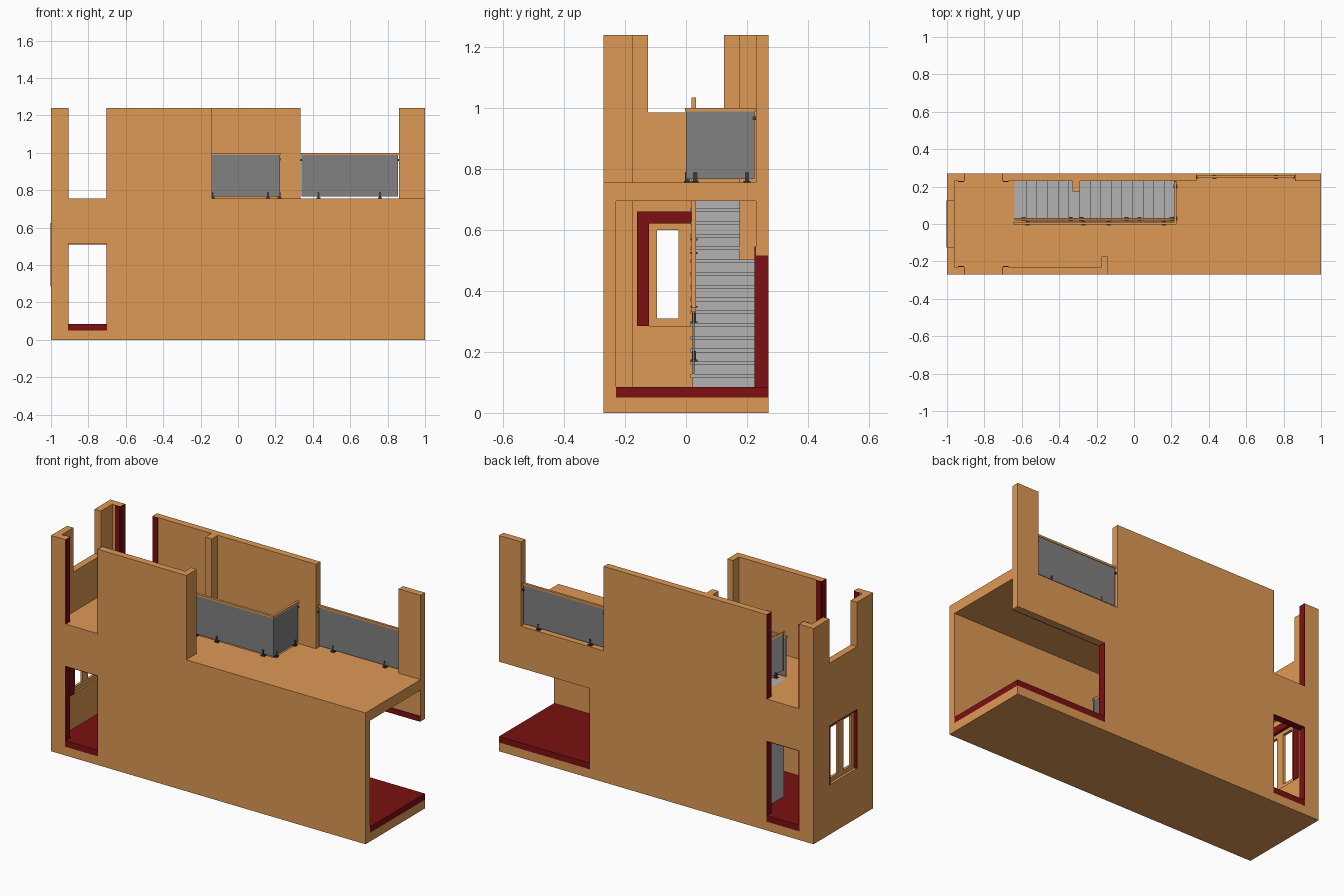
import bpy, bmesh
from mathutils import Vector

if "Cube" in bpy.data.objects:
    bpy.data.objects.remove(bpy.data.objects["Cube"])


def material(name, rgb):
    m = bpy.data.materials.new(name)
    m.diffuse_color = (*rgb, 1)
    m.use_nodes = True
    m.node_tree.nodes["Principled BSDF"].inputs["Base Color"].default_value = m.diffuse_color
    return m


TAN = material("tan_wall", (0.73, 0.32, 0.09))
RED = material("dark_red", (0.2, 0.005, 0.006))
GLASS = material("grey_glass", (0.22, 0.22, 0.22))
STEP = material("light_grey", (0.45, 0.45, 0.45))
METAL = material("dark_metal", (0.04, 0.045, 0.05))


def prism(name, pts, axis, lo, hi, mat):
    """Extrude a 2D outline along x, y or z."""
    def place(p, d):
        return {"x": (d, *p), "y": (p[0], d, p[1]), "z": (*p, d)}[axis]
    bm = bmesh.new()
    face = bm.faces.new([bm.verts.new(place(p, lo)) for p in pts])
    ext = bmesh.ops.extrude_face_region(bm, geom=[face])
    verts = [v for v in ext["geom"] if isinstance(v, bmesh.types.BMVert)]
    shift = Vector(place((0, 0), hi - lo))
    bmesh.ops.translate(bm, verts=verts, vec=shift)
    bmesh.ops.recalc_face_normals(bm, faces=bm.faces)
    mesh = bpy.data.meshes.new(name)
    bm.to_mesh(mesh)
    bm.free()
    if mat:
        mesh.materials.append(mat)
    ob = bpy.data.objects.new(name, mesh)
    bpy.context.collection.objects.link(ob)
    return ob


def box(name, x0, x1, y0, y1, z0, z1, mat):
    return prism(name, [(x0, y0), (x1, y0), (x1, y1), (x0, y1)], "z", z0, z1, mat)


def cut(ob, *bounds):
    c = box(ob.name + "_cutter", *bounds, None)
    c.hide_render = True
    c.hide_set(True)
    m = ob.modifiers.new("opening", "BOOLEAN")
    m.operation, m.solver, m.object = "DIFFERENCE", "EXACT", c


X, Y, T, TOP, F0, F1 = 1.0, 0.27, 0.04, 1.24, 0.085, 0.755
YI = Y - T                      # inner wall face
WX0, WX1, WZ = -0.91, -0.70, 0.515   # left openings

# Outer walls
front = prism("front_wall", [(-X, 0), (X, 0), (X, F1), (-0.14, F1), (-0.14, TOP), (WX1, TOP),
                             (WX1, F1), (WX0, F1), (WX0, TOP), (-X, TOP)], "y", -Y, -YI, TAN)
cut(front, WX0, WX1, -0.4, -0.1, 0.05, WZ)
back = prism("back_wall", [(-X, 0), (X, 0), (X, 0.05), (0.42, 0.05), (0.42, WZ), (X, WZ), (X, TOP),
                           (0.86, TOP), (0.86, F1), (0.335, F1), (0.335, TOP), (WX1, TOP),
                           (WX1, F1), (WX0, F1), (WX0, TOP), (-X, TOP)], "y", YI, Y, TAN)
cut(back, WX0, WX1, 0.1, 0.4, 0.05, WZ)
left = prism("left_wall", [(-YI, 0), (YI, 0), (YI, TOP), (0.125, TOP), (0.125, 0.985),
                           (-0.125, 0.985), (-0.125, TOP), (-YI, TOP)], "x", -X, -X + T, TAN)
cut(left, -1.2, -0.8, -0.125, 0.125, 0.285, 0.625)

# Pilasters
box("front_pilaster", -0.175, -0.14, -YI, -0.175, 0.05, TOP, TAN)
box("back_pilaster", -0.33, -0.29, 0.175, YI, 0.05, TOP, TAN)

# Floors
box("base_slab", -X + T, X, -YI, YI, 0, 0.05, TAN)
box("lower_floor", -X + T, X, -YI, YI, 0.05, F0, RED)
box("floor_edge_back", 0.42, X, YI, Y, 0.05, F0, RED)
slab = box("upper_floor", -X + T, X, -YI, YI, 0.695, F1, TAN)
cut(slab, -0.64, 0.22, 0.015, 0.26, 0.6, 0.9)

# Red linings and inner trim of the left openings, front and back
E, W = 0.004, 0.03
for side, s in (("front", -1), ("back", 1)):
    ya, yb = sorted((s * YI, s * Y))
    ta, tb = sorted((s * (YI - 0.005), s * (YI + 0.001)))
    box(side + "_sill", WX0, WX1, ya, yb, 0.05, F0, RED)
    for lvl, z0, z1 in (("lower", F0, WZ), ("upper", F1, TOP)):
        n = side + "_" + lvl
        box(n + "_lining_left", WX0, WX0 + E, ya, yb, z0, z1, RED)
        box(n + "_lining_right", WX1 - E, WX1, ya, yb, z0, z1, RED)
        box(n + "_trim_left", WX0 - W, WX0, ta, tb, z0, z1, RED)
        box(n + "_trim_right", WX1, WX1 + W, ta, tb, z0, z1, RED)
    box(side + "_lining_top", WX0, WX1, ya, yb, WZ - E, WZ, RED)
    box(side + "_trim_top", WX0 - W, WX1 + W, ta, tb, WZ, WZ + W, RED)

# Trim of the wide corner opening
box("corner_trim_side", 0.42 - W, 0.42, YI - 0.005, YI, F0, WZ, RED)
box("corner_trim_top", 0.42 - W, X, YI - 0.005, YI, WZ, WZ + W, RED)
box("corner_lining_side", 0.42, 0.42 + E, YI, Y, F0, WZ, RED)

# Left window: frame with two open panes, lining, inner trim
frame = box("window_frame", -0.985, -0.97, -0.125, 0.125, 0.285, 0.625, TAN)
cut(frame, -1.1, -0.9, -0.095, -0.025, 0.31, 0.6)
cut(frame, -1.1, -0.9, 0.025, 0.095, 0.31, 0.6)
for n, s in (("front", -1), ("back", 1)):
    a, b = sorted((s * 0.121, s * 0.125))
    box("window_lining_" + n, -1.003, -0.955, a, b, 0.285, 0.625, RED)
    a, b = sorted((s * 0.125, s * 0.16))
    box("window_trim_" + n, -X + T, -0.955, a, b, 0.285, 0.66, RED)
box("window_lining_top", -1.003, -0.955, -0.125, 0.125, 0.621, 0.625, RED)
box("window_trim_top", -X + T, -0.955, -0.125, 0.125, 0.625, 0.66, RED)

# Solid staircase climbing towards the left, with tread boards
N, SX0, SX1 = 16, 0.27, -0.64
run, rise = (SX0 - SX1) / N, (F1 - F0) / N
outline = [(SX1, F0), (SX0, F0)]
for i in range(N):
    z = F0 + (i + 1) * rise - 0.006
    outline += [(SX0 - i * run, z), (SX0 - (i + 1) * run, z)]
prism("stair_body", outline, "y", 0.022, YI, STEP)
for i in range(N):
    z = F0 + (i + 1) * rise
    box(f"tread_{i + 1}", SX0 - (i + 1) * run, SX0 - i * run + 0.008, 0.015, YI, z - 0.012, z, STEP)


def post(name, x, y, z):
    """Glass clamp: foot plate with a short upright."""
    box(name + "_foot", x - 0.011, x + 0.011, y - 0.011, y + 0.011, z, z + 0.006, METAL)
    box(name + "_clamp", x - 0.005, x + 0.005, y - 0.007, y + 0.007, z, z + 0.035, METAL)


def guard(name, x0, x1, y0, y1, posts):
    """Level glass balustrade with a wooden cap."""
    box(name + "_glass", x0, x1, y0, y1, F1 + 0.012, 0.99, GLASS)
    p = 0.003
    box(name + "_cap", x0 - p, x1 + p, y0 - p, y1 + p, 0.988, 1.0, TAN)
    for i, (x, y) in enumerate(posts):
        post(f"{name}_post_{i + 1}", x, y, F1)


# Upper floor guards around the stairwell and on the back edge
guard("well_guard", -0.64, 0.225, 0.0, 0.008,
      [(x, 0.004) for x in (-0.57, -0.27, -0.135, 0.16)])
guard("well_end_guard", 0.217, 0.225, 0.009, 0.225, [(0.221, 0.03), (0.221, 0.2)])
guard("back_guard", 0.34, 0.855, 0.248, 0.256, [(0.43, 0.252), (0.76, 0.252)])
for x in (0.34, 0.855):
    box("back_guard_bracket", x - 0.006, x + 0.006, 0.244, 0.26, 0.955, 0.967, METAL)
box("well_guard_bracket", 0.215, 0.227, 0.218, 0.23, 0.96, 0.972, METAL)


# Sloped stair balustrade in three panels
def line(x):
    return F0 + rise + (SX0 - x) * rise / run


def sloped(name, x0, x1, lo, hi, y0, y1, mat):
    prism(name, [(x0, line(x0) + lo), (x1, line(x1) + lo), (x1, line(x1) + hi), (x0, line(x0) + hi)],
          "y", y0, y1, mat)


for i, (a, b) in enumerate(((0.29, 0.0), (-0.008, -0.306), (-0.314, -0.635))):
    sloped(f"stair_glass_{i + 1}", a, b, 0.015, 0.225, 0.022, 0.028, GLASS)
sloped("stair_handrail", 0.295, -0.64, 0.222, 0.237, 0.018, 0.032, TAN)
for i, x in enumerate((0.2, 0.03, -0.04, -0.28, -0.34, -0.59)):
    post(f"stair_post_{i + 1}", x, 0.026, line(x) - 0.01)
